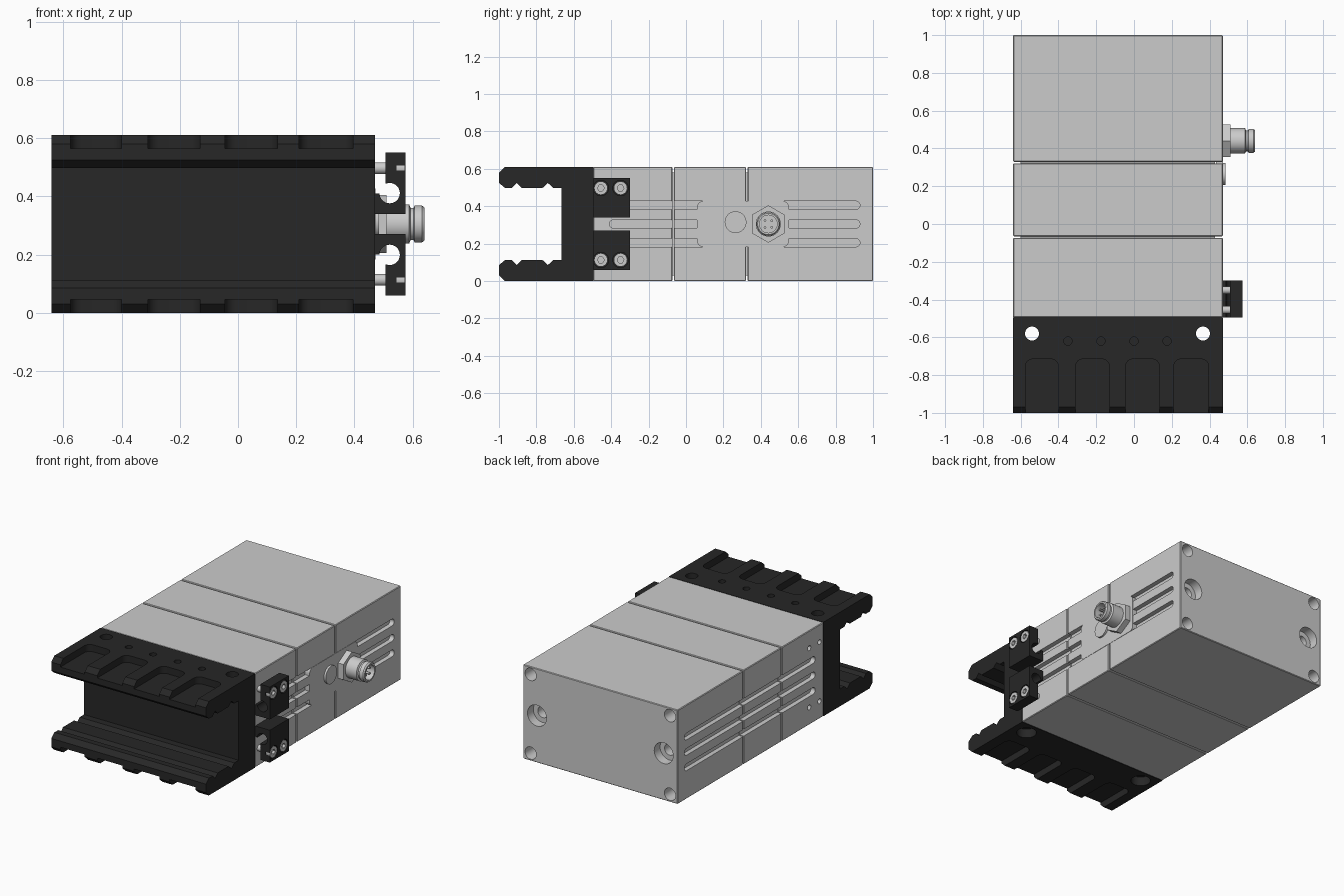
import bpy, bmesh, math

if "Cube" in bpy.data.objects:
    bpy.data.objects.remove(bpy.data.objects["Cube"])

X0, X1, H = -0.64, 0.47, 0.61
MID = H / 2

black = bpy.data.materials.new("black_anodised")
black.diffuse_color = (0.02, 0.02, 0.02, 1)
black.use_nodes = True
black.node_tree.nodes["Principled BSDF"].inputs["Base Color"].default_value = black.diffuse_color


def finish(name, bm, mat=None):
    bmesh.ops.remove_doubles(bm, verts=bm.verts, dist=1e-5)
    bmesh.ops.recalc_face_normals(bm, faces=bm.faces)
    me = bpy.data.meshes.new(name)
    bm.to_mesh(me)
    bm.free()
    ob = bpy.data.objects.new(name, me)
    bpy.context.collection.objects.link(ob)
    if mat:
        me.materials.append(mat)
    return ob


def prism(name, pts, axis, lo, hi, mat=None, bevel=0):
    """Extrude a 2D outline along an axis; outline is (y,z), (x,z) or (x,y)."""
    place = {'x': lambda p, d: (d, p[0], p[1]),
             'y': lambda p, d: (p[0], d, p[1]),
             'z': lambda p, d: (p[0], p[1], d)}[axis]
    bm = bmesh.new()
    a = [bm.verts.new(place(p, lo)) for p in pts]
    b = [bm.verts.new(place(p, hi)) for p in pts]
    bm.faces.new(a)
    bm.faces.new(b[::-1])
    n = len(pts)
    for i in range(n):
        j = (i + 1) % n
        bm.faces.new((a[i], b[i], b[j], a[j]))
    if bevel:
        bmesh.ops.recalc_face_normals(bm, faces=bm.faces)
        bmesh.ops.bevel(bm, geom=bm.edges[:], offset=bevel, segments=1, affect='EDGES')
    return finish(name, bm, mat)


def rect(u0, u1, v0, v1):
    return [(u0, v0), (u1, v0), (u1, v1), (u0, v1)]


def round_rect(u0, u1, v0, v1, r, seg=6):
    pts = []
    for k, (cu, cv) in enumerate(rect(u0 + r, u1 - r, v0 + r, v1 - r)):
        for s in range(seg + 1):
            t = math.pi * (1 + k / 2) + math.pi / 2 * s / seg
            p = (cu + r * math.cos(t), cv + r * math.sin(t))
            if not pts or math.dist(p, pts[-1]) > 1e-4:
                pts.append(p)
    return pts


def circle(u, v, r, n=32, start=0):
    return [(u + r * math.cos(start + 2 * math.pi * i / n),
             v + r * math.sin(start + 2 * math.pi * i / n)) for i in range(n)]


def lathe_x(name, profile, y, z, n=40):
    """Revolve an (x, radius) profile about an axis parallel to x."""
    bm = bmesh.new()
    rings = [[bm.verts.new((x, y + r * math.cos(2 * math.pi * i / n),
                            z + r * math.sin(2 * math.pi * i / n))) for i in range(n)]
             for x, r in profile]
    for a, b in zip(rings, rings[1:]):
        for i in range(n):
            j = (i + 1) % n
            bm.faces.new((a[i], b[i], b[j], a[j]))
    return finish(name, bm)


def cut(ob, pts, axis, lo, hi):
    tool = prism("cutter", pts, axis, lo, hi)
    tool.hide_render = True
    mod = ob.modifiers.new("cut", 'BOOLEAN')
    mod.operation, mod.solver, mod.object = 'DIFFERENCE', 'EXACT', tool
    bpy.context.view_layer.objects.active = ob
    bpy.ops.object.modifier_apply(modifier=mod.name)
    bpy.data.objects.remove(tool)


# Housing: three blocks separated by thin seams around an inner core
blocks = []
for name, y0, y1 in (("front_housing", -0.495, -0.073), ("middle_housing", -0.065, 0.321),
                     ("rear_housing", 0.329, 1.0)):
    blocks.append(prism(name, rect(X0, X1, 0, H), 'y', y0, y1, bevel=0.004))
prism("housing_core", rect(X0 + 0.04, X1 - 0.04, 0.03, H - 0.03), 'y', -0.2, 0.5)

# Three long sensor slots on each side
for ob in blocks:
    for z in (MID - 0.1, MID, MID + 0.1):
        slot = round_rect(-0.41, 0.93, z - 0.022, z + 0.022, 0.0219)
        cut(ob, slot, 'x', X0 - 0.05, X0 + 0.03)
        cut(ob, slot, 'x', X1 - 0.03, X1 + 0.05)

# Rear face: corner holes and two counterbored mounting holes
for x in (-0.585, 0.415):
    for z in (0.05, H - 0.05):
        cut(blocks[2], circle(x, z, 0.04), 'y', 0.9, 1.1)
for x in (-0.54, 0.37):
    cut(blocks[2], circle(x, MID, 0.068), 'y', 0.94, 1.1)
    cut(blocks[2], circle(x, MID, 0.036), 'y', 0.8, 1.05)

# Small bolt holes on the left side of the front block
SCREW_Y, SCREW_Z = (-0.455, -0.35), (0.113, H - 0.113)
for y in SCREW_Y:
    for z in SCREW_Z:
        cut(blocks[0], circle(y, z, 0.016, 20), 'x', X0 - 0.05, X0 + 0.05)

# C-shaped jaw: half profile mirrored about mid height
half = [(-0.495, H), (-0.97, H), (-1.0, 0.58), (-1.0, 0.525), (-0.968, 0.498), (-0.93, 0.498),
        (-0.906, 0.524), (-0.88, 0.498), (-0.767, 0.498), (-0.738, 0.524), (-0.71, 0.498),
        (-0.665, 0.498)]
jaw = prism("clamp_jaw", half + [(y, H - z) for y, z in reversed(half)], 'x', X0, X1, black)
for x0, x1 in ((-0.575, -0.4), (-0.31, -0.13), (-0.045, 0.135), (0.21, 0.395)):
    pocket = round_rect(x0, x1, -1.2, -0.715, 0.04)
    cut(jaw, pocket, 'z', H - 0.045, H + 0.1)
    cut(jaw, pocket, 'z', -0.1, 0.045)
for x in (-0.54, 0.365):
    cut(jaw, circle(x, -0.58, 0.037), 'z', -0.1, H + 0.1)
    cut(jaw, circle(x, -0.58, 0.06), 'z', -0.1, 0.06)
for x in (-0.35, -0.175, 0, 0.175):
    cut(jaw, circle(x, -0.62, 0.022, 24), 'z', H - 0.06, H + 0.1)

# Two L-shaped cable brackets with a round channel and socket screws
for side, flip in (("upper", False), ("lower", True)):
    fz = (lambda z: H - z) if flip else (lambda z: z)
    shape = [(X1, 0.34), (0.575, 0.34), (0.575, 0.55), (0.507, 0.55), (0.507, 0.41), (X1, 0.41)]
    bracket = prism(side + "_bracket", [(x, fz(z)) for x, z in shape], 'y', -0.495, -0.3, black)
    cut(bracket, circle(0.521, fz(0.411), 0.035), 'y', -0.6, -0.2)
    z = fz(SCREW_Z[1])
    for i, y in enumerate(SCREW_Y):
        cut(bracket, circle(y, z, 0.041), 'x', 0.545, 0.7)
        head = prism(f"{side}_screw_head_{i}", circle(y, z, 0.036), 'x', 0.535, 0.573)
        cut(head, circle(y, z, 0.018, 6), 'x', 0.555, 0.7)
        prism(f"{side}_screw_shank_{i}", circle(y, z, 0.02, 24), 'x', X1 - 0.02, 0.54)

# Control plate with button on the right side
prism("control_plate", round_rect(0.06, 0.55, 0.183, 0.427, 0.03), 'x', X1 - 0.035, X1 + 0.002)
prism("button", circle(0.265, 0.315, 0.058, 40), 'x', X1 - 0.02, 0.485)

# Round plug connector: hex nut, hollow barrel and four pins
CY = 0.44
prism("connector_nut", circle(CY, MID, 0.1, 6, math.pi / 2), 'x', X1 - 0.02, 0.51)
lathe_x("connector_barrel",
        [(0.5, 0), (0.5, 0.067), (0.588, 0.067), (0.593, 0.055), (0.603, 0.055), (0.607, 0.063),
         (0.632, 0.063), (0.64, 0.057), (0.64, 0.047), (0.56, 0.047), (0.56, 0)], CY, MID)
for i, (y, z) in enumerate(circle(CY, MID, 0.025, 4, math.pi / 4)):
    prism(f"connector_pin_{i}", circle(y, z, 0.007, 12), 'x', 0.55, 0.625)

# Smooth the round surfaces, keep edges crisp
bpy.ops.object.select_all(action='DESELECT')
for ob in bpy.context.scene.objects:
    ob.select_set(True)
bpy.ops.object.shade_smooth_by_angle(angle=math.radians(30))
